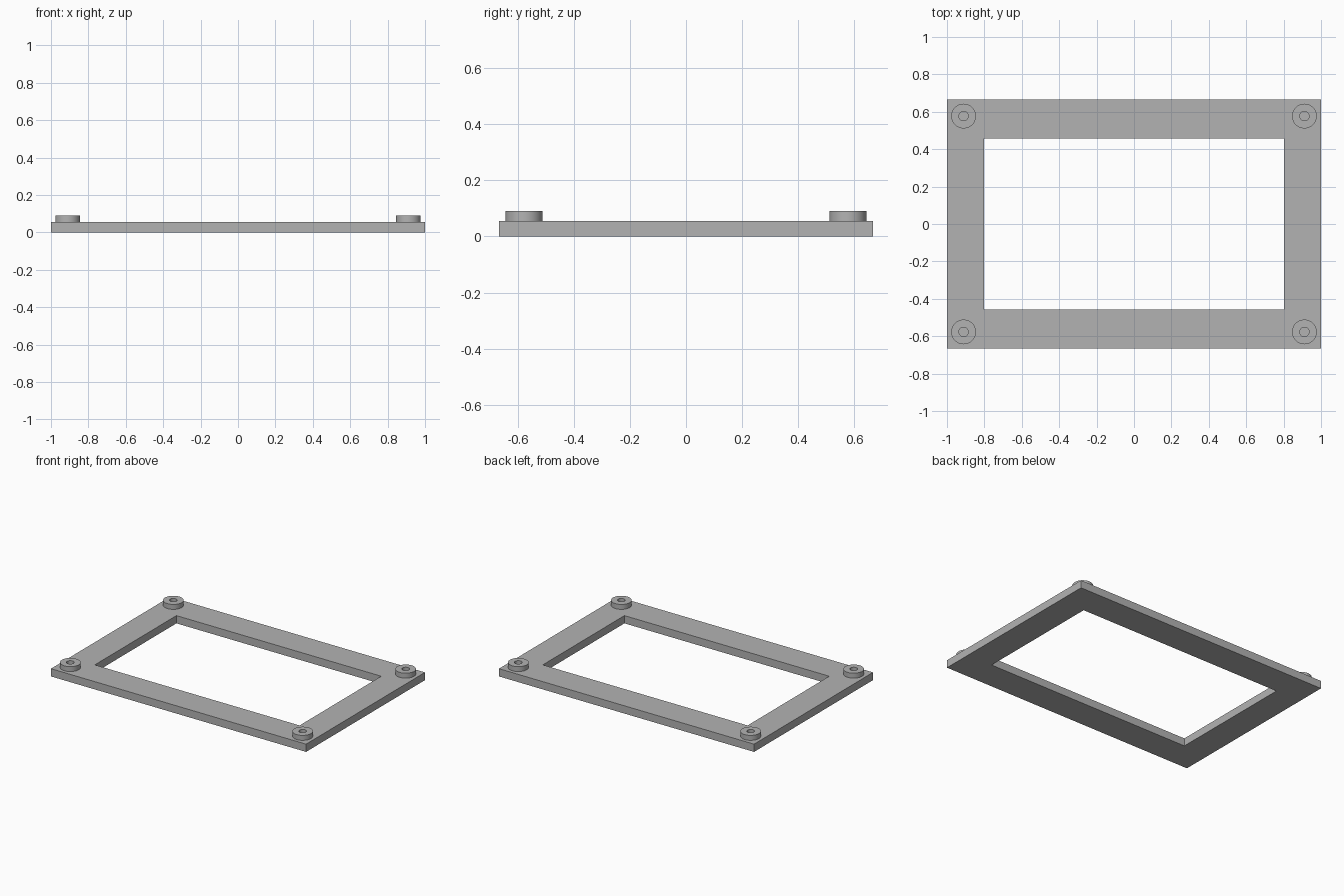
import bpy, bmesh, math

if "Cube" in bpy.data.objects:
    bpy.data.objects.remove(bpy.data.objects["Cube"])

grey = bpy.data.materials.new("plain grey")
grey.diffuse_color = (0.45, 0.45, 0.45, 1)
grey.use_nodes = True
grey.node_tree.nodes["Principled BSDF"].inputs["Base Color"].default_value = grey.diffuse_color

FRAME_TOP, BOSS_TOP = 0.055, 0.09


def ring_object(name, outer, inner, z0, z1):
    """Closed ring with flat ends between two matching outlines."""
    bm = bmesh.new()
    loops = [[bm.verts.new((x, y, z)) for x, y in outline]
             for outline, z in ((outer, z0), (outer, z1), (inner, z1), (inner, z0))]
    n = len(outer)
    for k in range(4):
        a, b = loops[k], loops[(k + 1) % 4]
        for i in range(n):
            j = (i + 1) % n
            bm.faces.new((a[i], a[j], b[j], b[i]))
    bmesh.ops.recalc_face_normals(bm, faces=bm.faces)
    mesh = bpy.data.meshes.new(name)
    bm.to_mesh(mesh)
    bm.free()
    mesh.materials.append(grey)
    obj = bpy.data.objects.new(name, mesh)
    bpy.context.collection.objects.link(obj)
    return obj


def rectangle(hx, hy):
    return [(-hx, -hy), (hx, -hy), (hx, hy), (-hx, hy)]


def circle(r, n=48):
    return [(r * math.cos(math.tau * i / n), r * math.sin(math.tau * i / n)) for i in range(n)]


# Flat rectangular frame
ring_object("frame", rectangle(1.0, 0.666), rectangle(0.803, 0.457), 0, FRAME_TOP)

# Raised round bosses with a blind hole at each corner
for side, sx in (("left", -1), ("right", 1)):
    for end, sy in (("front", -1), ("back", 1)):
        boss = ring_object(f"{end}_{side}_boss", circle(0.066), circle(0.025), FRAME_TOP, BOSS_TOP)
        boss.location = (sx * 0.911, sy * 0.577, 0)
        bpy.ops.object.select_all(action='DESELECT')
        boss.select_set(True)
        bpy.context.view_layer.objects.active = boss
        bpy.ops.object.shade_smooth_by_angle(angle=math.radians(30))
